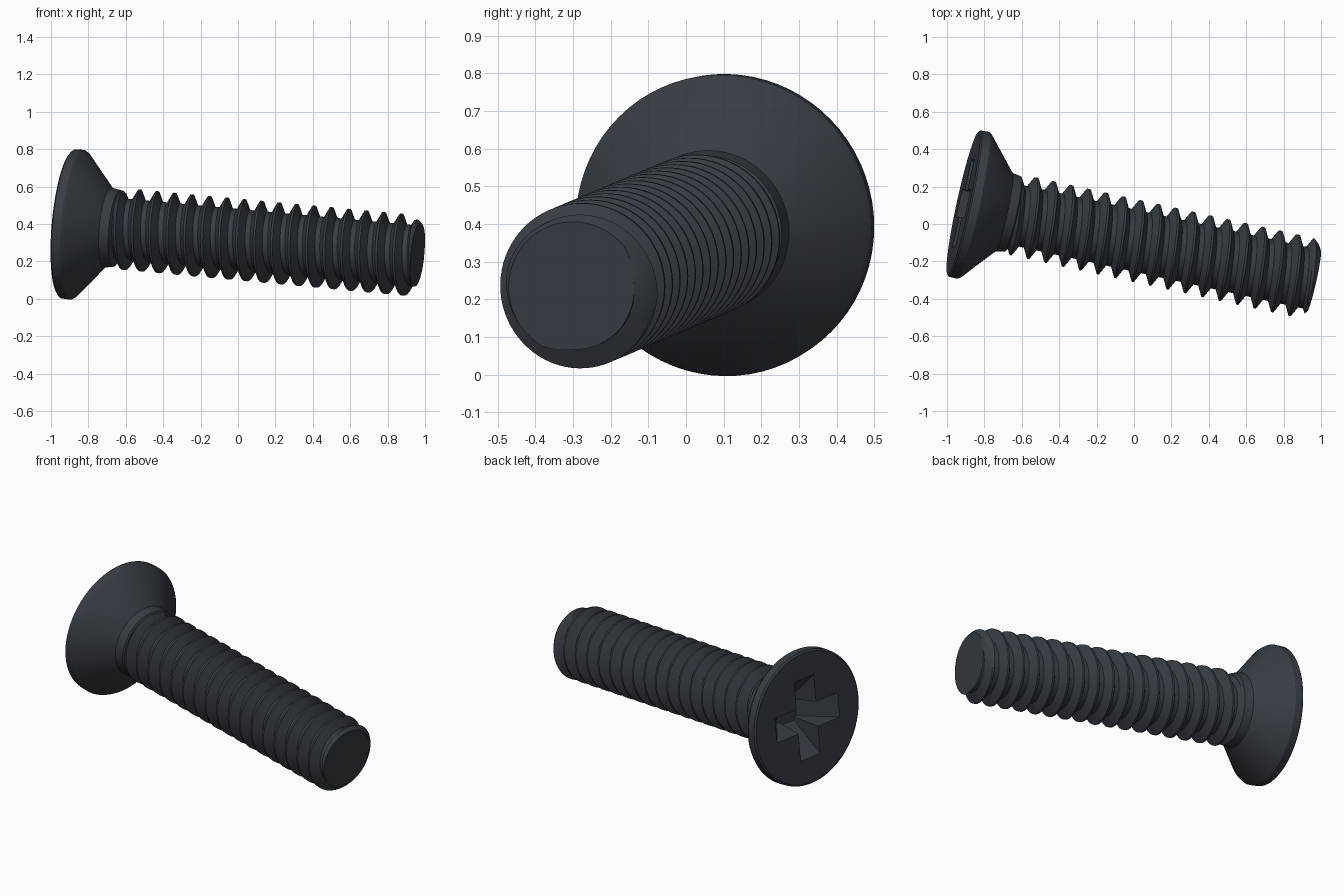
import bpy, bmesh
from math import tau, cos, sin, radians
from mathutils import Vector, Matrix

old = bpy.data.objects.get("Cube")
if old:
    bpy.data.objects.remove(old, do_unlink=True)

# Single dark steel material
steel = bpy.data.materials.new("dark_steel")
steel.use_nodes = True
COLOUR = (0.038, 0.047, 0.058, 1)
steel.diffuse_color = COLOUR
bsdf = next(n for n in steel.node_tree.nodes if n.type == 'BSDF_PRINCIPLED')
bsdf.inputs["Base Color"].default_value = COLOUR

# Screw frame: local z runs from head to tip, local x is close to world y
axis = Vector((1, -0.218, -0.092)).normalized()
side = Vector((0, 1, 0))
side = (side - axis * side.dot(axis)).normalized()
up = axis.cross(side)
FRAME = Matrix.Translation((0, -0.088, 0.317)) @ Matrix((side, up, axis)).transposed().to_4x4()

SEGMENTS = 72


def finish(bm, name):
    """Close the open ends and turn the bmesh into a placed object."""
    bmesh.ops.remove_doubles(bm, verts=bm.verts, dist=1e-5)
    rim = [e for e in bm.edges if e.is_boundary]
    if rim:
        bmesh.ops.holes_fill(bm, edges=rim, sides=0)
    bmesh.ops.recalc_face_normals(bm, faces=bm.faces)
    mesh = bpy.data.meshes.new(name)
    bm.to_mesh(mesh)
    bm.free()
    mesh.transform(FRAME)
    mesh.materials.append(steel)
    obj = bpy.data.objects.new(name, mesh)
    bpy.context.collection.objects.link(obj)
    return obj


def smooth(obj, angle=25):
    bpy.ops.object.select_all(action='DESELECT')
    obj.select_set(True)
    bpy.context.view_layer.objects.active = obj
    bpy.ops.object.shade_smooth_by_angle(angle=radians(angle))


def ring_point(radius, angle, s):
    return (radius * cos(angle), radius * sin(angle), s)


# Countersunk head with neck, turned from a profile of (position, radius)
FACE = -0.938
profile = [(FACE, 0.39), (-0.93, 0.4), (-0.885, 0.402), (-0.87, 0.393), (-0.715, 0.215),
           (-0.665, 0.206), (-0.635, 0.155)]
bm = bmesh.new()
rings = [[bm.verts.new(ring_point(r, tau * j / SEGMENTS, s)) for j in range(SEGMENTS)]
         for s, r in profile]
for a, b in zip(rings, rings[1:]):
    for j in range(SEGMENTS):
        k = (j + 1) % SEGMENTS
        bm.faces.new((a[j], a[k], b[k], b[j]))
head = finish(bm, "head")

# Cross recess: two tapered slots cut into the head
DEPTH = 0.18
for n in range(2):
    bm = bmesh.new()
    bmesh.ops.create_cube(bm, size=1)
    for v in bm.verts:
        deep = v.co.z > 0
        length, width = (0.15, 0.11) if deep else (0.5, 0.151)
        v.co = (v.co.x * length, v.co.y * width, FACE + (DEPTH if deep else -0.01))
    bmesh.ops.rotate(bm, verts=bm.verts, matrix=Matrix.Rotation(n * tau / 4, 3, 'Z'))
    cutter = finish(bm, "recess_cutter")
    cutter.hide_render = True
    cut = head.modifiers.new("recess", 'BOOLEAN')
    cut.object = cutter
    cut.operation = 'DIFFERENCE'
    cut.solver = 'EXACT'
    bpy.context.view_layer.objects.active = head
    bpy.ops.object.modifier_apply(modifier=cut.name)
    bpy.data.objects.remove(cutter, do_unlink=True)
smooth(head)

# Threaded shank: a right-handed helical grid, clamped at both ends
START, END, PITCH, PHASE = -0.69, 0.987, 0.0958, -0.583
CREST, ROOT, TIP = 0.218, 0.163, 0.178
STEPS = [0.06, 0.21, 0.36, 0.64, 0.79, 0.94]


def thread_radius(s, angle):
    t = ((s - PHASE) / PITCH - angle / tau) % 1
    d = min(t, 1 - t)
    slope = min(max((d - 0.06) / 0.3, 0), 1)
    r = CREST + (ROOT - CREST) * slope
    lead_in = 0.16 + (s - START) * 1.1
    return min(r, lead_in, TIP + (END - s) * 0.9)


bm = bmesh.new()
rows = []
for turn in range(-4, 20):
    for step in STEPS:
        row = []
        for j in range(SEGMENTS):
            angle = tau * j / SEGMENTS
            s = PHASE + PITCH * (turn + step + j / SEGMENTS)
            s = min(max(s, START), END)
            row.append(bm.verts.new(ring_point(thread_radius(s, angle), angle, s)))
        rows.append(row)
N = len(STEPS)
for i in range(len(rows) - N - 1):
    for j in range(SEGMENTS):
        # the seam joins each row to the one a full turn further on
        shift, k = (N, 0) if j == SEGMENTS - 1 else (0, j + 1)
        bm.faces.new((rows[i][j], rows[i + shift][k], rows[i + 1 + shift][k], rows[i + 1][j]))
# drop the spare points beyond the clamped ends
bmesh.ops.remove_doubles(bm, verts=bm.verts, dist=1e-5)
bmesh.ops.delete(bm, geom=[v for v in bm.verts if not v.link_faces], context='VERTS')
shank = finish(bm, "threaded_shank")
smooth(shank, 30)
